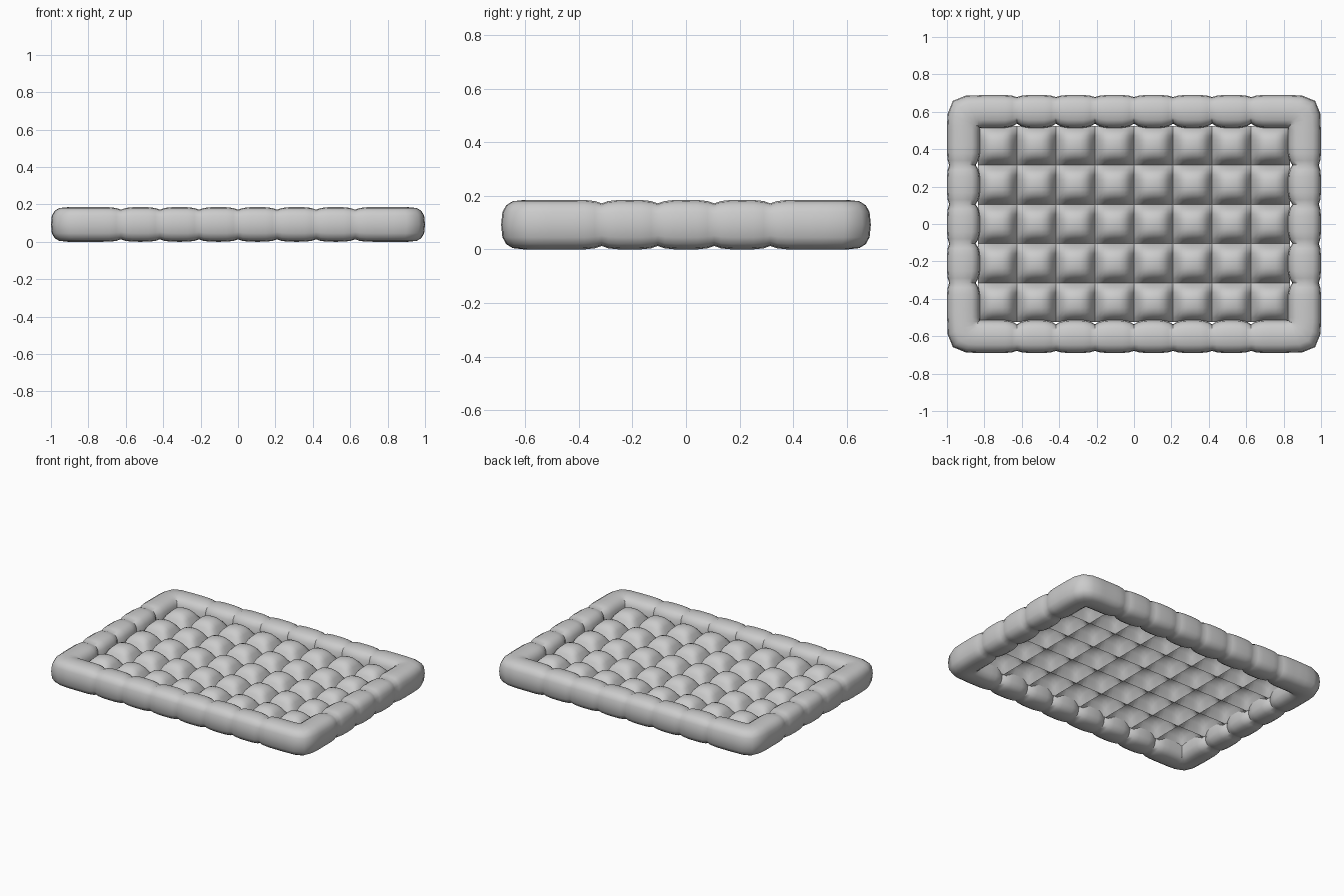
import bpy, bmesh, math
from mathutils import Vector

cube = bpy.data.objects.get("Cube")
if cube:
    bpy.data.objects.remove(cube)

COLS, ROWS = 8, 5
HX, HY = 0.835, 0.525          # half size of the quilted panel
RIM, TOP = 0.165, 0.185        # rim width and height

grey = bpy.data.materials.new("light_grey_fabric")
grey.use_nodes = True
grey.diffuse_color = (0.6, 0.6, 0.6, 1)
grey.node_tree.nodes["Principled BSDF"].inputs["Base Color"].default_value = (0.6, 0.6, 0.6, 1)


def grid_object(name, rows, closed=False, flip=False):
    """Skin a list of point rows; closed wraps both ways."""
    bm = bmesh.new()
    vs = [[bm.verts.new(p) for p in row] for row in rows]
    n, m = len(vs), len(vs[0])
    for i in range(n if closed else n - 1):
        for j in range(m if closed else m - 1):
            a, b = (i + 1) % n, (j + 1) % m
            quad = [vs[i][j], vs[a][j], vs[a][b], vs[i][b]]
            bm.faces.new(quad[::-1] if flip else quad)
    if closed:
        bmesh.ops.recalc_face_normals(bm, faces=bm.faces)
    mesh = bpy.data.meshes.new(name)
    bm.to_mesh(mesh)
    bm.free()
    ob = bpy.data.objects.new(name, mesh)
    bpy.context.collection.objects.link(ob)
    mesh.materials.append(grey)
    bpy.context.view_layer.objects.active = ob
    ob.select_set(True)
    bpy.ops.object.shade_smooth_by_angle(angle=math.radians(50))
    ob.select_set(False)
    return ob


# Quilted panel: a thin sheet of puffed square cells
STEP = 8


def puff(i):
    return 1 - abs(2 * (i % STEP) / STEP - 1) ** 3


def pad_height(i, j):
    return 0.075 + 0.095 * (puff(i) * puff(j)) ** 0.8


panel = [[(HX * (2 * i / (COLS * STEP) - 1), HY * (2 * j / (ROWS * STEP) - 1), pad_height(i, j))
          for j in range(ROWS * STEP + 1)] for i in range(COLS * STEP + 1)]
grid_object("quilted_panel", panel)


# Padded rim: stations run round the panel, each with an outward direction and a puff
def section(pivot, direction, stretch, full):
    pts = []
    for k in range(16):
        a = math.tau * k / 16
        c, s = math.cos(a), math.sin(a)
        u = math.copysign(abs(c) ** 0.7, c)
        w = math.copysign(abs(s) ** 0.7, s)
        size = 0.86 + 0.14 * full
        r = RIM / 2 * (1 + u * size) - 0.012 * (1 - u) * full / 2
        p = pivot + direction * r * stretch
        pts.append((p.x, p.y, TOP / 2 + TOP / 2 * w * size))
    return pts


stations = []
corners = [Vector((HX, -HY)), Vector((HX, HY)), Vector((-HX, HY)), Vector((-HX, -HY))]
for side in range(4):
    start, end = corners[side], corners[(side + 1) % 4]
    cells = ROWS if side % 2 == 0 else COLS
    turn = side * math.pi / 2
    out = Vector((math.cos(turn), math.sin(turn)))
    for c in range(cells):
        for t in (0, 0.12, 0.3, 0.5, 0.7, 0.88):
            full = 1 - abs(2 * t - 1) ** 4
            if c == 0 and t < 0.5:
                full = 1           # no seam at the corners
            if c == cells - 1 and t > 0.5:
                full = 1
            stations.append(section(start.lerp(end, (c + t) / cells), out, 1, full))
    for k in range(5):
        a = turn + math.pi / 8 * k
        stretch = (1, 1.07, 1.16, 1.07, 1)[k]
        pivot = end - Vector((math.copysign(0.002, end.x), math.copysign(0.002, end.y)))
        if k < 4:
            stations.append(section(pivot, Vector((math.cos(a), math.sin(a))), stretch, 1))
grid_object("padded_rim", stations, closed=True)
